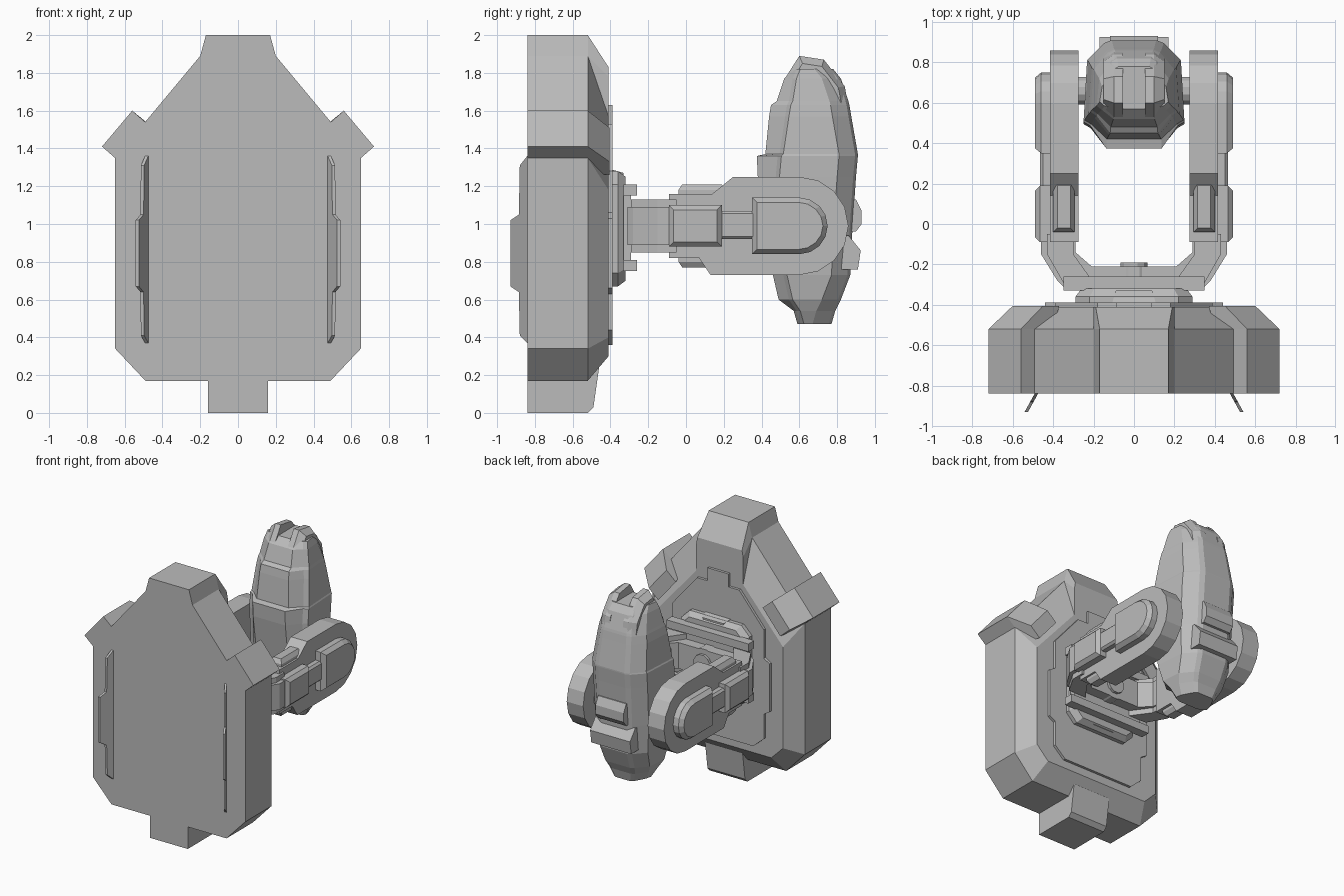
import bpy, bmesh, math

if "Cube" in bpy.data.objects:
    bpy.data.objects.remove(bpy.data.objects["Cube"])

grey = bpy.data.materials.new("plain_grey")
grey.use_nodes = True
grey.diffuse_color = (0.5, 0.5, 0.5, 1)
grey.node_tree.nodes["Principled BSDF"].inputs["Base Color"].default_value = (0.5, 0.5, 0.5, 1)


def loft(name, rings, mirror=False):
    """Bridge rings of equal length and cap both ends."""
    bm = bmesh.new()
    loops = [[bm.verts.new(p) for p in ring] for ring in rings]
    n = len(loops[0])
    for a, b in zip(loops, loops[1:]):
        for i in range(n):
            j = (i + 1) % n
            bm.faces.new((a[i], a[j], b[j], b[i]))
    bm.faces.new(loops[0])
    bm.faces.new(loops[-1])
    bmesh.ops.recalc_face_normals(bm, faces=bm.faces)
    me = bpy.data.meshes.new(name)
    bm.to_mesh(me)
    bm.free()
    me.materials.append(grey)
    ob = bpy.data.objects.new(name, me)
    bpy.context.collection.objects.link(ob)
    if mirror:
        mod = ob.modifiers.new("mirror", 'MIRROR')
        mod.use_clip = False
        mod.use_mirror_merge = False
    return ob


def both(half):
    """Close a right-half outline with its mirror image."""
    return half + [(-x, v) for x, v in reversed(half)]


def at_y(pts, y):
    return [(x, y, z) for x, z in pts]


def at_x(pts, x):
    return [(x, y, z) for y, z in pts]


def at_z(pts, z):
    return [(x, y, z) for x, y in pts]


def rect(a0, a1, b0, b1):
    return [(a0, b0), (a1, b0), (a1, b1), (a0, b1)]


def shrink(pts, d):
    """Pull an outline towards its centre by about d on each axis."""
    ca = (min(p[0] for p in pts) + max(p[0] for p in pts)) / 2
    cb = (min(p[1] for p in pts) + max(p[1] for p in pts)) / 2
    ra = max(p[0] for p in pts) - ca
    rb = max(p[1] for p in pts) - cb
    return [(ca + (a - ca) * (1 - d / ra), cb + (b - cb) * (1 - d / rb)) for a, b in pts]


# Shield slab with a bevelled back
FRONT, EDGE, BACK = -0.84, -0.52, -0.41
outer = both([(0.49, 0.17), (0.65, 0.34), (0.65, 1.35), (0.2, 1.89)])
inner = both([(0.44, 0.3), (0.54, 0.4), (0.54, 1.18), (0.2, 1.57)])
loft("shield_body", [at_y(outer, FRONT), at_y(outer, EDGE), at_y(inner, BACK)])

crown = both([(0.2, 1.45), (0.2, 1.89), (0.17, 2.0)])
crown_back = both([(0.2, 1.45), (0.2, 1.78), (0.19, 1.83)])
loft("shield_crown", [at_y(crown, FRONT), at_y(crown, EDGE), at_y(crown_back, BACK)])

tab = [(FRONT, 0), (EDGE, 0), (-0.49, 0.03), (-0.46, 0.24), (-0.46, 0.35), (FRONT, 0.35)]
loft("shield_tab", [at_x(tab, -0.16), at_x(tab, 0.16)])

ear = [(0.72, 1.41), (0.56, 1.6), (0.4, 1.46), (0.56, 1.27)]
ear_back = [(0.6, 1.33), (0.45, 1.51), (0.37, 1.44), (0.52, 1.26)]
loft("shield_ear", [at_y(ear, FRONT), at_y(ear, EDGE), at_y(ear_back, -0.405)], True)

# Raised back panel with tabs
panel = both([(0.3, 0.36), (0.39, 0.44), (0.39, 0.63), (0.44, 0.66), (0.44, 1.03), (0.39, 1.06),
              (0.39, 1.28), (0.18, 1.53), (0.09, 1.53), (0.09, 1.63)])
loft("back_panel", [at_y(panel, -0.43), at_y(panel, -0.39)])

# Slanted thin blades on the front
blade = [(0, 0.37), (0.04, 0.41), (0.045, 0.64), (0.09, 0.67),
         (0.09, 1.02), (0.045, 1.05), (0.04, 1.31), (0, 1.36)]
loft("front_blade", [[(x + d * 0.55, FRONT - d, z) for d, z in blade] for x in (0.475, 0.492)], True)

# Mount between shield and arms
mount = both([(0.22, 0.67), (0.29, 0.74), (0.29, 1.21), (0.22, 1.28)])
loft("mount_base", [at_y(mount, BACK), at_y(mount, -0.36), at_y(shrink(mount, 0.03), -0.32)])
for label, s in (("upper", 1), ("lower", -1)):
    wedge = both([(0.07, 0.98 + s * 0.2), (0.11, 0.98 + s * 0.31)])
    loft("mount_wedge_" + label, [at_y(wedge, -0.4), at_y(shrink(wedge, 0.02), -0.33)])
    rail = rect(-0.35, 0.35, 0.98 + s * 0.17, 0.98 + s * 0.23)
    loft("mount_rail_" + label, [at_y(rail, -0.33), at_y(rail, -0.26)])
plate = rect(-0.3, 0.3, 0.76, 1.2)
loft("mount_plate", [at_y(plate, -0.33), at_y(plate, -0.29)])


def disc(radius, cz=0.99, sides=12):
    return [(radius * math.cos(2 * math.pi * (i + 0.5) / sides),
             cz + radius * math.sin(2 * math.pi * (i + 0.5) / sides)) for i in range(sides)]


loft("mount_hub", [at_y(disc(0.11), -0.3), at_y(disc(0.11), -0.21),
                   at_y(disc(0.07), -0.21), at_y(disc(0.07), -0.19)])

# Yoke that bends from the mount into both arms
yoke = [(0, -0.31), (0.35, -0.31), (0.38, -0.28), (0.46, -0.15), (0.46, -0.08),
        (0.29, -0.08), (0.29, -0.14), (0.21, -0.21), (0, -0.21)]
bend = [(0.2, -0.29), (0.35, -0.29), (0.43, -0.15), (0.43, -0.05), (0.3, -0.05), (0.3, -0.15)]
loft("yoke", [at_z(yoke, 0.89), at_z(yoke, 1.09)], True)
loft("yoke_core", [at_z(bend, 0.85), at_z(bend, 1.13)], True)


def arc(cy, cz, r, n):
    return [(cy + r * math.cos(t), cz + r * math.sin(t))
            for t in (math.pi * (i / n - 0.5) for i in range(n + 1))]


# Arms with rounded ends
arm = ([(-0.09, 0.82), (0.07, 0.82), (0.13, 0.73)] + arc(0.6, 0.99, 0.26, 8)
       + [(0.25, 1.25), (0.14, 1.16), (-0.09, 1.16)])
loft("arm", [at_x(arm, 0.275), at_x(arm, 0.415)], True)

pod = [(0.35, 0.84)] + arc(0.6, 0.99, 0.15, 8) + [(0.35, 1.14)]
loft("arm_pod", [at_x(pod, 0.4), at_x(pod, 0.46), at_x(shrink(pod, 0.025), 0.49)], True)
link = rect(0.12, 0.37, 0.92, 1.07)
loft("arm_link", [at_x(link, 0.4), at_x(link, 0.45), at_x(shrink(link, 0.015), 0.465)], True)
block = rect(-0.09, 0.19, 0.88, 1.1)
loft("arm_block", [at_x(block, 0.4), at_x(block, 0.465), at_x(shrink(block, 0.025), 0.49)], True)
for label, s in (("top", 1), ("bottom", -1)):
    pad = rect(0.295, 0.4, -0.04, 0.21)
    loft("arm_pad_" + label, [at_z(pad, 0.99 + s * 0.15), at_z(pad, 0.99 + s * 0.19),
                              at_z(shrink(pad, 0.02), 0.99 + s * 0.22)], True)
axle = [(y + 0.66, z) for y, z in disc(0.07)]
loft("axle", [at_x(axle, 0.15), at_x(axle, 0.29)], True)


# Pivoting head: stacked cross-sections of height, front, side step, back, half width
def head_ring(z, yf, ys, yb, w):
    return at_z(both([(0.55 * w, yf), (0.86 * w, ys - 0.015), (w, ys + 0.005),
                      (0.93 * w, yb - 0.1), (0.6 * w, yb - 0.015), (0.45 * w, yb)]), z)


levels = [(0.47, 0.59, 0.62, 0.77, 0.14), (0.54, 0.57, 0.6, 0.79, 0.18),
          (0.6, 0.49, 0.56, 0.82, 0.21), (0.73, 0.46, 0.53, 0.87, 0.23),
          (0.95, 0.42, 0.5, 0.88, 0.245), (1.25, 0.38, 0.49, 0.9, 0.25),
          (1.36, 0.375, 0.5, 0.91, 0.25), (1.37, 0.42, 0.51, 0.91, 0.245),
          (1.57, 0.44, 0.54, 0.875, 0.225), (1.63, 0.45, 0.55, 0.865, 0.215),
          (1.65, 0.48, 0.56, 0.86, 0.21), (1.77, 0.52, 0.58, 0.82, 0.185),
          (1.82, 0.57, 0.6, 0.78, 0.17)]
loft("head", [head_ring(*lv) for lv in levels])

# Paired crests that leave a slot along the top of the head
crest = [(0.49, 1.62), (0.53, 1.78), (0.6, 1.89), (0.73, 1.87), (0.84, 1.73), (0.87, 1.57), (0.8, 1.5)]
loft("head_crest", [at_x(crest, 0.055), at_x(crest, 0.1), at_x(shrink(crest, 0.04), 0.15)], True)

# Details on the back of the head
bump = [(0.84, 0.96), (0.9, 0.96), (0.93, 1.0), (0.93, 1.07), (0.9, 1.13), (0.84, 1.13)]
loft("head_back_bump", [at_x(bump, -0.12), at_x(bump, 0.12)])
ledge = [(0.8, 0.76), (0.91, 0.76), (0.925, 0.86), (0.86, 0.94), (0.8, 0.94)]
loft("head_back_ledge", [at_x(ledge, -0.17), at_x(ledge, 0.17)])
